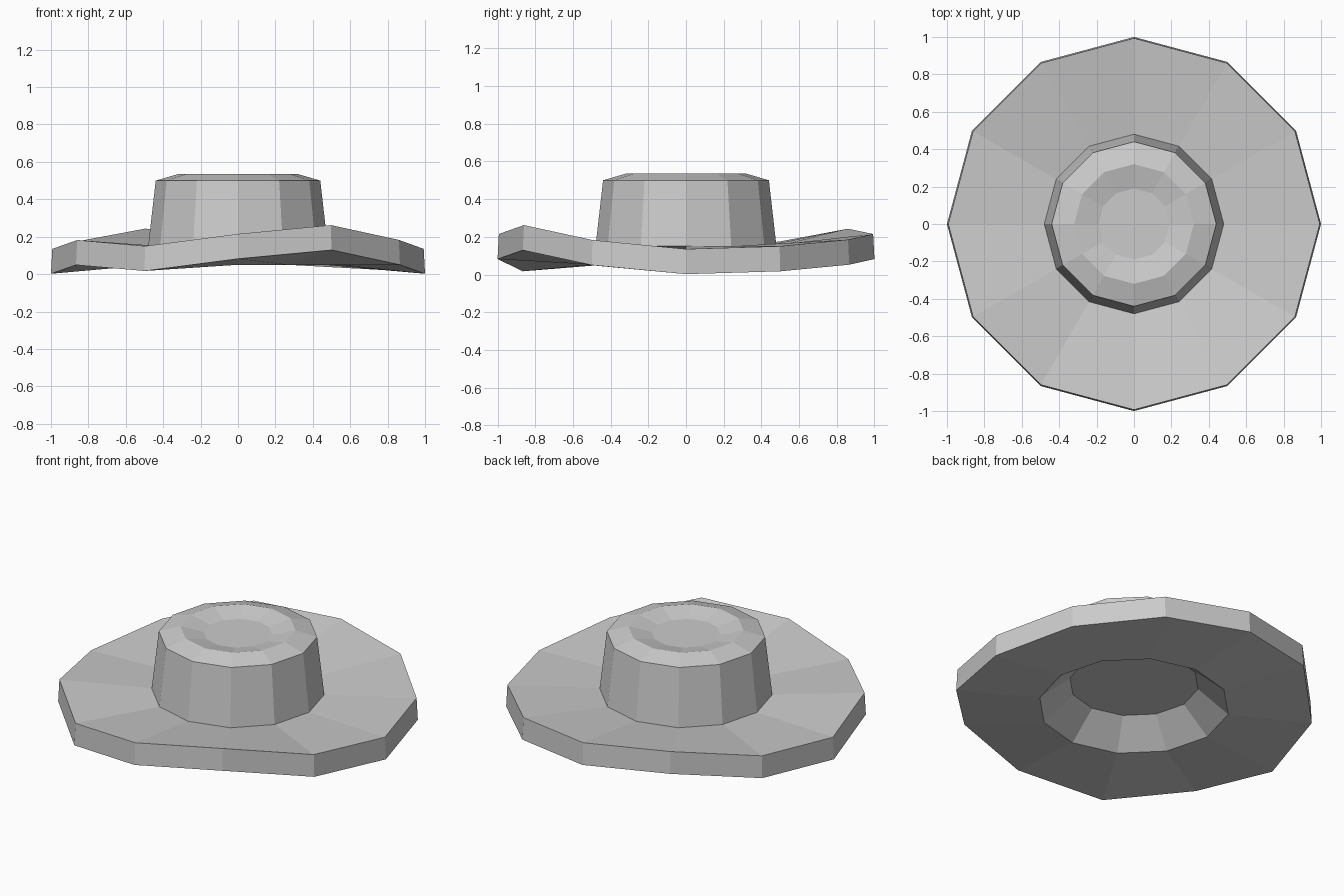
import bpy, bmesh
from math import sin, cos, tau

cube = bpy.data.objects.get("Cube")
if cube:
    bpy.data.objects.remove(cube)

SIDES = 12
felt = bpy.data.materials.new("grey felt")
felt.use_nodes = True
GREY = (0.6, 0.6, 0.6, 1)
felt.diffuse_color = GREY
felt.node_tree.nodes["Principled BSDF"].inputs["Base Color"].default_value = GREY


def lathe(name, profile, cap=False):
    """Skin rings of (radius, height or list of heights), from top to bottom."""
    bm = bmesh.new()
    rings = []
    for radius, height in profile:
        heights = height if isinstance(height, list) else [height] * SIDES
        rings.append([bm.verts.new((radius * cos(tau * i / SIDES),
                                    radius * sin(tau * i / SIDES), z))
                      for i, z in enumerate(heights)])
    if cap:
        bm.faces.new(rings[0])
    for upper, lower in zip(rings, rings[1:]):
        for i in range(SIDES):
            j = (i + 1) % SIDES
            bm.faces.new((upper[i], lower[i], lower[j], upper[j]))
    mesh = bpy.data.meshes.new(name)
    bm.to_mesh(mesh)
    bm.free()
    mesh.materials.append(felt)
    obj = bpy.data.objects.new(name, mesh)
    bpy.context.collection.objects.link(obj)
    return obj


# Wavy brim: top, outer wall and underside
rim = [.135, .15, .185, .215, .243, .175, .135, .182, .15, .215, .262, .183]
rim_under = [z - .133 for z in rim]
lathe("brim", [(.48, .15), (.993, rim), (1, rim_under), (.53, .05)])

# Crown with bevelled edge and dished top
lathe("crown", [(.19, .505), (.32, .535), (.44, .5), (.48, .15)], cap=True)

# Shallow hollow for the head; its faces look down and inwards
lining = lathe("lining", [(.36, .195), (.53, .05)], cap=True)
lining.data.flip_normals()
